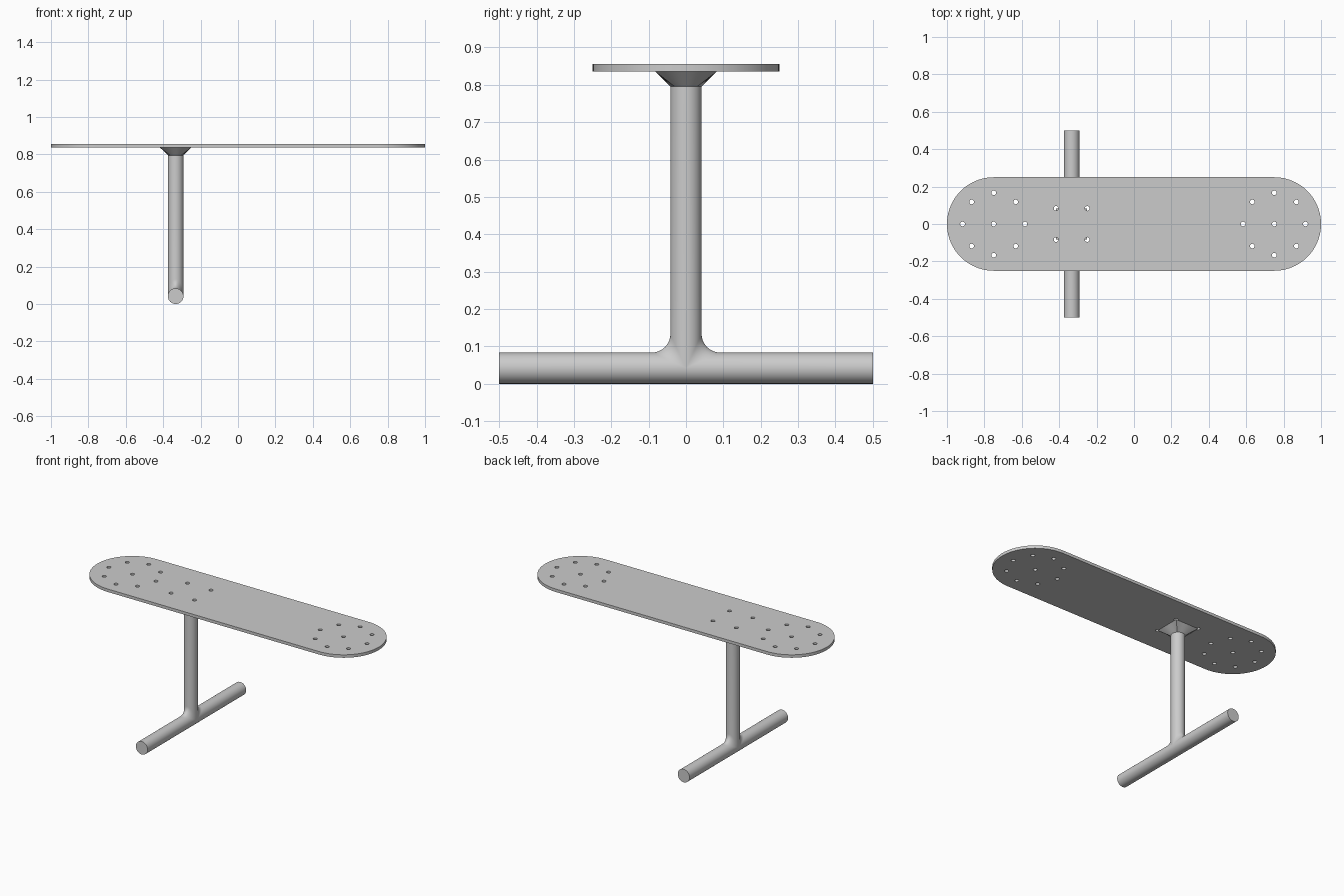
import bpy, bmesh
from math import sin, cos, pi
from mathutils import Vector

if "Cube" in bpy.data.objects:
    bpy.data.objects.remove(bpy.data.objects["Cube"])

PX = -1 / 3                  # post position on x
R, F = 0.0417, 0.05          # pipe radius, weld fillet radius
Z0 = R                       # foot axis height
FLARE, BOTTOM, TOP = 0.795, 0.836, 0.855
HALF = 0.0833                # half size of the square flare top
N, ARC = 32, 10              # segments per half circle, fillet steps


def finish(obj, angle):
    bpy.ops.object.select_all(action='DESELECT')
    obj.select_set(True)
    bpy.context.view_layer.objects.active = obj
    bpy.ops.object.convert(target='MESH')
    bm = bmesh.new()
    bm.from_mesh(obj.data)
    bmesh.ops.remove_doubles(bm, verts=bm.verts, dist=1e-5)
    bmesh.ops.dissolve_degenerate(bm, edges=bm.edges, dist=1e-5)
    bmesh.ops.recalc_face_normals(bm, faces=bm.faces)
    bm.to_mesh(obj.data)
    bm.free()
    bpy.ops.object.shade_smooth_by_angle(angle=angle)


# Deck: stadium outline with bolt holes, extruded
curve = bpy.data.curves.new("deck", 'CURVE')
curve.dimensions = '2D'
curve.fill_mode = 'BOTH'
curve.extrude = (TOP - BOTTOM) / 2


def outline(points):
    spline = curve.splines.new('POLY')
    spline.points.add(len(points) - 1)
    for p, (x, y) in zip(spline.points, points):
        p.co = (x, y, 0, 1)
    spline.use_cyclic_u = True


def arc(cx, cy, r, start, sweep, n):
    return [(cx + r * cos(start + sweep * i / n), cy + r * sin(start + sweep * i / n))
            for i in range(n + 1)]


outline(arc(0.75, 0, 0.25, -pi / 2, pi, 40) + arc(-0.75, 0, 0.25, pi / 2, pi, 40))
holes = [(PX + sx * HALF, sy * HALF) for sx in (-1, 1) for sy in (-1, 1)]
for side in (-0.75, 0.75):
    holes += [(side, 0)] + arc(side, 0, 0.1667, 0, 2 * pi, 8)[:-1]
for x, y in holes:
    outline(arc(x, y, 0.0125, 0, 2 * pi, 20)[:-1])
deck = bpy.data.objects.new("deck", curve)
deck.location.z = (TOP + BOTTOM) / 2
bpy.context.collection.objects.link(deck)
finish(deck, 0.5)

# Stand: half of foot, fillet, post and square flare, mirrored across y
bm = bmesh.new()


def strip(t):
    """Points from the foot end, over the rolling-ball fillet, up to the flare."""
    c, s = cos(t), max(sin(t), 0)
    centre = Vector(((R + F) * c, (R + F) * s, Z0 + (R + F) * s))
    to_foot, to_post = Vector((-c, 0, -s)), Vector((-c, -s, 0))
    pts = [Vector((R * c, 0.5, Z0 + R * s))]
    for i in range(ARC + 1):
        d = to_foot.slerp(to_post, i / ARC) if s > 1e-4 else to_foot
        pts.append(centre + F * d)
    k = HALF / max(abs(c), abs(s))
    pts += [Vector((R * c, R * s, FLARE)), Vector((k * c, k * s, BOTTOM))]
    return [bm.verts.new(p) for p in pts]


def under(t):
    """Underside of the foot."""
    return [bm.verts.new((R * cos(t), y, Z0 + R * sin(t))) for y in (0.5, 0)]


def skin(cols):
    for a, b in zip(cols, cols[1:]):
        for i in range(len(a) - 1):
            bm.faces.new((a[i], b[i], b[i + 1], a[i + 1]))


upper = [strip(pi * i / N) for i in range(N + 1)]
lower = [under(pi + pi * i / N) for i in range(N + 1)]
skin(upper)
skin(lower)
bm.faces.new([v[0] for v in upper] + [v[0] for v in lower[1:-1]])   # foot end
bm.faces.new([v[-1] for v in upper])                                # flare top
bmesh.ops.remove_doubles(bm, verts=bm.verts, dist=1e-5)
mesh = bpy.data.meshes.new("stand")
bm.to_mesh(mesh)
bm.free()
stand = bpy.data.objects.new("stand", mesh)
stand.location.x = PX
bpy.context.collection.objects.link(stand)
mirror = stand.modifiers.new("mirror", 'MIRROR')
mirror.use_axis = (False, True, False)
mirror.merge_threshold = 1e-4
finish(stand, 0.5)
